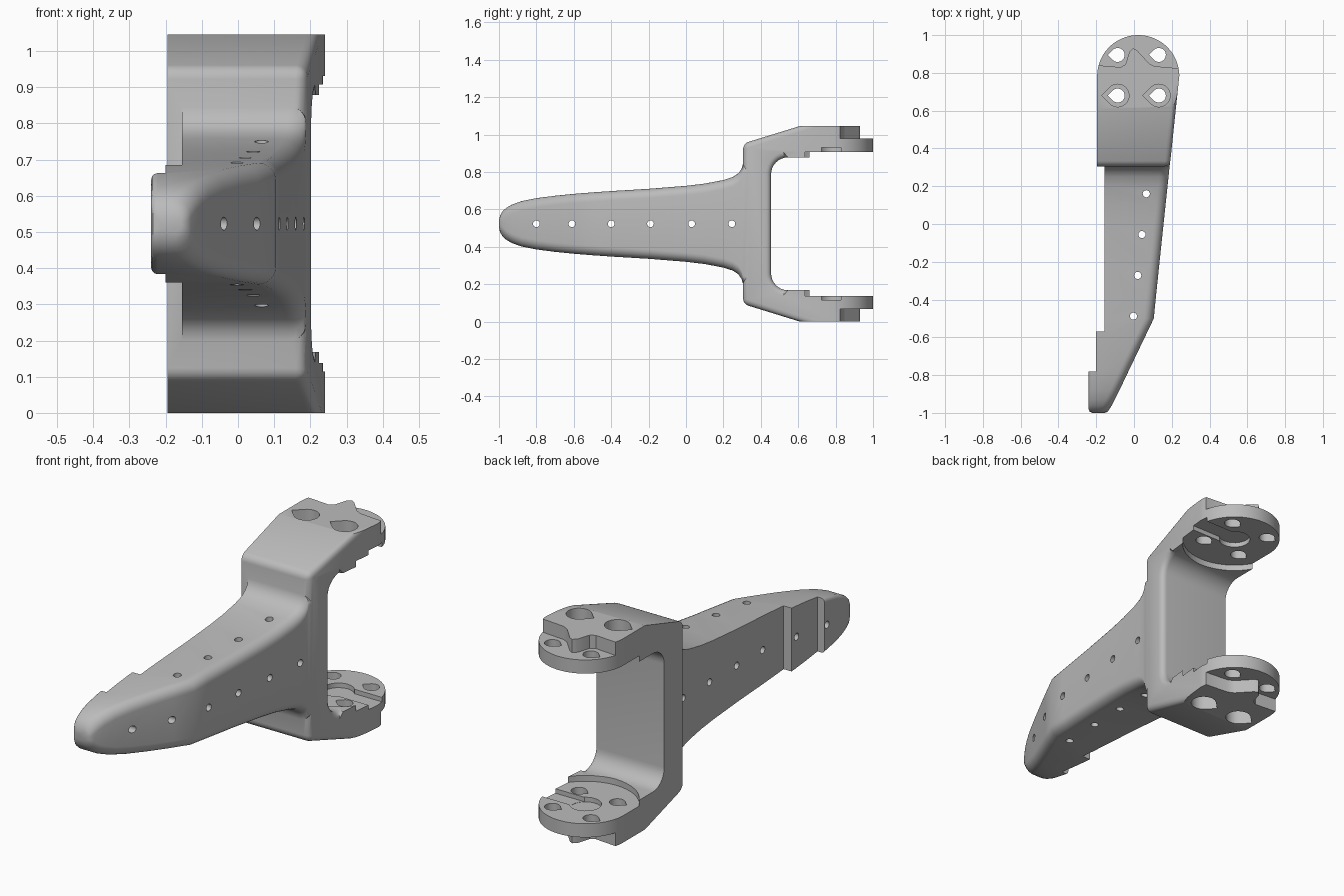
import bpy, bmesh, math

if "Cube" in bpy.data.objects:
    bpy.data.objects.remove(bpy.data.objects["Cube"], do_unlink=True)

H = 1.046            # total height
MID = H / 2
CX, CY, R = 0.0225, 0.7825, 0.2175   # mounting disc

grey = bpy.data.materials.new("light grey")
grey.use_nodes = True
grey.diffuse_color = (0.5, 0.5, 0.5, 1)
grey.node_tree.nodes["Principled BSDF"].inputs["Base Color"].default_value = (0.5, 0.5, 0.5, 1)


def finish(name, bm):
    bmesh.ops.recalc_face_normals(bm, faces=bm.faces)
    mesh = bpy.data.meshes.new(name)
    bm.to_mesh(mesh)
    bm.free()
    mesh.materials.append(grey)
    obj = bpy.data.objects.new(name, mesh)
    bpy.context.collection.objects.link(obj)
    return obj


def prism_mesh(points, axis, lo, hi):
    """Extrude a 2D outline along x (points are y, z) or z (points are x, y)."""
    bm = bmesh.new()
    place = (lambda p, d: (d, p[0], p[1])) if axis == "x" else (lambda p, d: (p[0], p[1], d))
    a = [bm.verts.new(place(p, lo)) for p in points]
    b = [bm.verts.new(place(p, hi)) for p in points]
    bm.faces.new(a)
    bm.faces.new(b)
    n = len(points)
    for i in range(n):
        j = (i + 1) % n
        bm.faces.new((a[i], a[j], b[j], b[i]))
    return bm


def prism(name, points, axis, lo, hi):
    return finish(name, prism_mesh(points, axis, lo, hi))


def combine(target, tool, operation="DIFFERENCE"):
    mod = target.modifiers.new("boolean", "BOOLEAN")
    mod.operation, mod.object, mod.solver = operation, tool, "EXACT"
    bpy.context.view_layer.objects.active = target
    bpy.ops.object.modifier_apply(modifier=mod.name)
    bpy.data.objects.remove(tool, do_unlink=True)


def arc(cx, cy, r, start, end, steps):
    angles = [math.radians(start + (end - start) * i / steps) for i in range(steps + 1)]
    return [(cx + r * math.cos(t), cy + r * math.sin(t)) for t in angles]


def circle(cx, cy, r, steps=24):
    return arc(cx, cy, r, 0, 360, steps)[:-1]


def teardrop(cx, cy, r):
    return arc(cx, cy, r, -135, 135, 24) + [(cx - r * math.sqrt(2), cy)]


def box(x0, x1, y0, y1):
    return [(x0, y0), (x1, y0), (x1, y1), (x0, y1)]


def side_x(y):
    """Slanted +x face shared by the blade and the bracket."""
    return 0.19 + 0.105 * (y - 0.31)


def cut_both_arms(target, points, lo, hi):
    """Cut the upper arm and its mirror image below."""
    for a, b in ((lo, hi), (H - hi, H - lo)):
        combine(target, prism("arm_cutter", points, "z", a, b))


# Bracket: U-shaped side profile, mirrored about mid height
upper = [(0.305, 0.952), (0.61, H), (1.05, H), (1.05, 0.878)]
upper += arc(0.545, 0.788, 0.09, 90, 180, 8)
lower = [(y, H - z) for y, z in reversed(upper)]
bm = prism_mesh(upper + lower, "x", -0.195, 0.2)
for v in bm.verts:
    if v.co.x > 0:
        v.co.x = side_x(v.co.y)
rounded = []
for e in bm.edges:
    p, q = (v.co for v in e.verts)
    on_side = p.x > 0 and q.x > 0 and (p.y + q.y) / 2 < 0.6
    corner = p.y < 0.31 and q.y < 0.31 and abs(p.x - q.x) > 0.1
    if on_side or corner:
        rounded.append(e)
bmesh.ops.recalc_face_normals(bm, faces=bm.faces)
bmesh.ops.bevel(bm, geom=rounded, offset=0.03, segments=4, profile=0.5,
                affect="EDGES", clamp_overlap=True)
bracket = finish("bracket", bm)

# Round ends of the arms
outline = [(-0.4, 0.2), (0.4, 0.2), (0.4, CY)] + arc(CX, CY, R, 0, 180, 40) + [(-0.4, CY)]
combine(bracket, prism("arm_outline", outline, "z", -0.1, H + 0.1), "INTERSECT")

# Step behind the wavy edge of the raised pad
wave = [(-0.4, 0.85), (-0.19, 0.84), (-0.07, 0.83), (-0.045, 0.845), (-0.025, 0.91),
        (-0.005, 0.93), (0.015, 0.92), (0.08, 0.85), (0.11, 0.835), (0.4, 0.81),
        (0.4, 1.1), (-0.4, 1.1)]
cut_both_arms(bracket, wave, 0.978, H + 0.1)

# Inner face: disc seat, shallow centre recess and side groove
cut_both_arms(bracket, circle(CX, CY, 0.25, 48), 0.8, 0.908)
cut_both_arms(bracket, circle(CX, CY, 0.075), 0.85, 0.932)
cut_both_arms(bracket, box(CX, 0.4, 0.725, 0.83), 0.85, 0.931)

# Screw holes, counterbored at the front pair
for dx in (-0.109, 0.109):
    for y in (0.68, 0.895):
        cut_both_arms(bracket, teardrop(CX + dx, y, 0.037), 0.8, H + 0.1)
    cut_both_arms(bracket, teardrop(CX + dx, 0.68, 0.06), 0.977, H + 0.1)

# Blade: rounded sections lofted along y; each station is y, half height, +x limit
stations = [(-1.0, 0.02, -0.155), (-0.994, 0.045, -0.14), (-0.98, 0.068, -0.13),
            (-0.96, 0.086, -0.118), (-0.93, 0.103, -0.102), (-0.88, 0.121, -0.077)]
stations += [(y, h, 0.105 - 0.48 * (-0.5 - y)) for y, h in
             ((-0.8, 0.137), (-0.7, 0.15), (-0.6, 0.16), (-0.5, 0.168))]
stations += [(y, h, side_x(y) - 0.001) for y, h in
             ((-0.4, 0.175), (-0.2, 0.187), (0, 0.203), (0.1, 0.215), (0.2, 0.234),
              (0.25, 0.25), (0.28, 0.27), (0.297, 0.295), (0.306, 0.325), (0.4, 0.33))]
bm = bmesh.new()
rings = []
for y, h, xr in stations:
    xl = -0.24 if y > -0.99 else -0.235 + 0.015 * (y < -0.999)
    r = min(0.05, h * 0.8)
    s = min(0.018, h * 0.5)
    section = arc(xr - r, h - r, r, 0, 90, 6) + arc(xl + s, h - s, s, 90, 180, 3)
    section += [(x, -z) for x, z in reversed(section)]
    rings.append([bm.verts.new((x, y, MID + z)) for x, z in section])
for a, b in zip(rings, rings[1:]):
    for i in range(len(a)):
        j = (i + 1) % len(a)
        bm.faces.new((a[i], a[j], b[j], b[i]))
bm.faces.new(rings[0])
bm.faces.new(rings[-1])
blade = finish("blade", bm)

# Stepped -x face
combine(blade, prism("step_cutter", box(-0.5, -0.2, -0.78, 0.6), "z", -0.1, 1.2))
combine(blade, prism("step_cutter", box(-0.5, -0.155, -0.57, 0.6), "z", -0.1, 1.2))

# Join, then drill the small rows of holes
combine(bracket, blade, "UNION")
bracket.name = "bladed_bracket"
for y in (-0.8, -0.61, -0.4, -0.19, 0.03, 0.245):
    combine(bracket, prism("side_drill", circle(y, MID, 0.018, 16), "x", -0.5, 0.5))
for x, y in ((0.065, 0.16), (0.042, -0.056), (0.02, -0.272), (-0.003, -0.488)):
    combine(bracket, prism("vertical_drill", circle(x, y, 0.019, 16), "z", 0.15, 0.9))

bpy.ops.object.select_all(action="DESELECT")
bracket.select_set(True)
bpy.context.view_layer.objects.active = bracket
bpy.ops.object.shade_smooth_by_angle(angle=math.radians(32))
